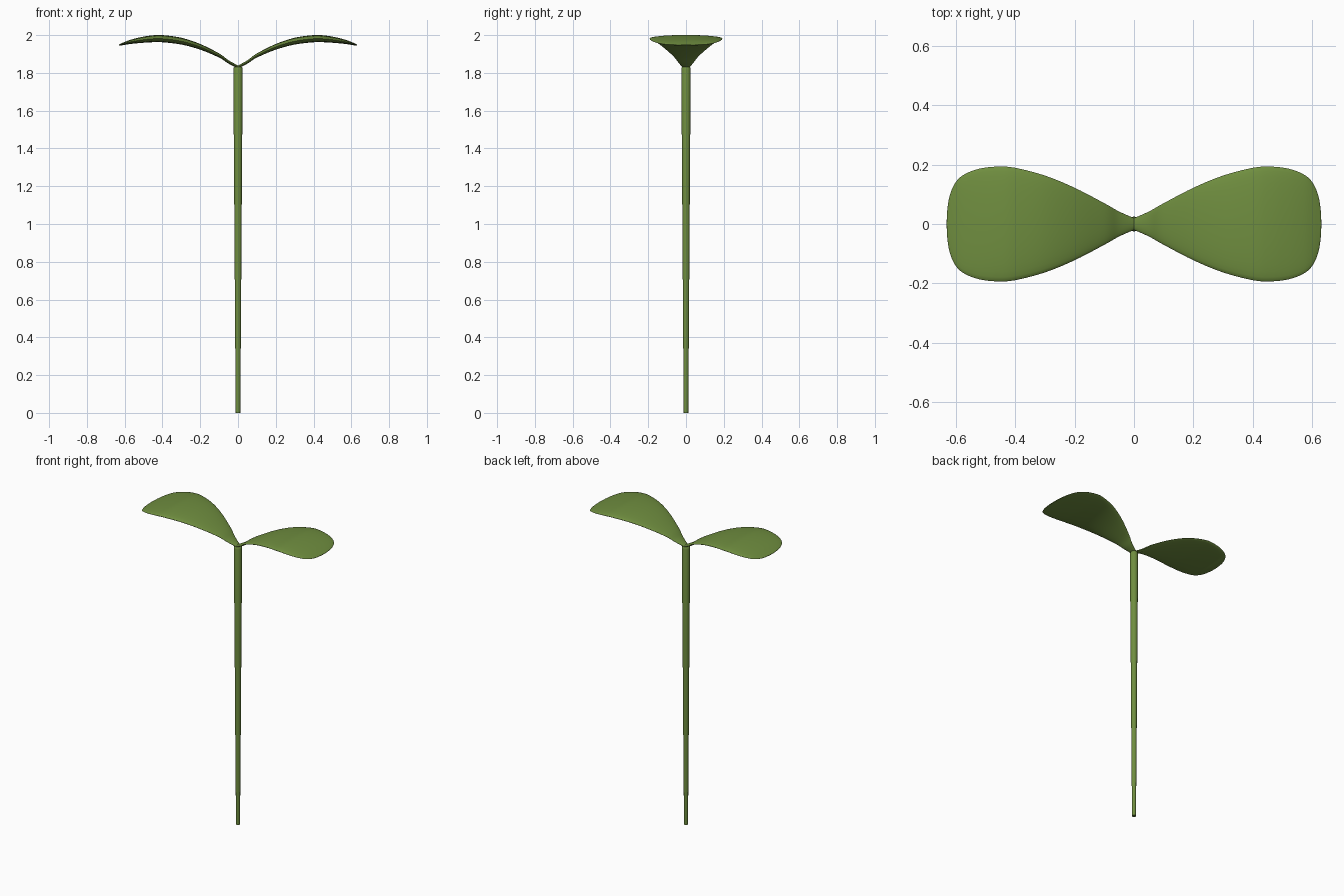
import bpy, bmesh, math

if "Cube" in bpy.data.objects:
    bpy.data.objects.remove(bpy.data.objects["Cube"])

green = bpy.data.materials.new("leaf_green")
green.diffuse_color = (0.16, 0.27, 0.05, 1)
green.use_nodes = True
green.node_tree.nodes["Principled BSDF"].inputs["Base Color"].default_value = green.diffuse_color


def loft(name, rings):
    """Skin a list of closed rings, cap both ends, shade smooth."""
    bm = bmesh.new()
    loops = [[bm.verts.new(p) for p in ring] for ring in rings]
    n = len(loops[0])
    for a, b in zip(loops, loops[1:]):
        for i in range(n):
            j = (i + 1) % n
            bm.faces.new((a[i], a[j], b[j], b[i]))
    bm.faces.new(loops[0])
    bm.faces.new(loops[-1])
    bmesh.ops.recalc_face_normals(bm, faces=bm.faces)
    mesh = bpy.data.meshes.new(name)
    bm.to_mesh(mesh)
    bm.free()
    obj = bpy.data.objects.new(name, mesh)
    bpy.context.collection.objects.link(obj)
    mesh.materials.append(green)
    bpy.ops.object.select_all(action='DESELECT')
    obj.select_set(True)
    bpy.context.view_layer.objects.active = obj
    bpy.ops.object.shade_smooth_by_angle(angle=math.radians(50))
    return obj


def smooth_stations(pts, steps=5):
    """Catmull-Rom interpolation through the profile stations."""
    out = []
    for k in range(len(pts) - 1):
        p0, p1 = pts[max(k - 1, 0)], pts[k]
        p2, p3 = pts[k + 1], pts[min(k + 2, len(pts) - 1)]
        for s in range(steps):
            t = s / steps
            out.append([0.5 * (2 * b + (c - a) * t + (2 * a - 5 * b + 4 * c - d) * t * t
                               + (3 * b - a - 3 * c + d) * t ** 3)
                        for a, b, c, d in zip(p0, p1, p2, p3)])
    return out + [list(pts[-1])]


# Stem: slender, widening towards the top
N = 20
stem = [(0, 0.012), (0.6, 0.0165), (1.2, 0.0205), (1.815, 0.025), (1.83, 0.022), (1.838, 0.012)]
loft("stem", [[(r * math.cos(2 * math.pi * i / N), r * math.sin(2 * math.pi * i / N), z)
               for i in range(N)] for z, r in stem])

# Leaf stations: x, half width, centre height, half thickness
leaf = [(0.0, 0.020, 1.831, 0.008), (0.05, 0.042, 1.858, 0.009),
        (0.10, 0.070, 1.892, 0.011), (0.20, 0.122, 1.938, 0.015),
        (0.30, 0.163, 1.968, 0.018), (0.40, 0.189, 1.981, 0.019),
        (0.46, 0.193, 1.980, 0.018), (0.52, 0.186, 1.973, 0.015),
        (0.57, 0.167, 1.964, 0.011), (0.60, 0.140, 1.956, 0.008),
        (0.62, 0.095, 1.950, 0.005), (0.628, 0.045, 1.948, 0.003),
        (0.63, 0.005, 1.947, 0.001)]
M = 32
for name, side in (("right_leaf", 1), ("left_leaf", -1)):
    loft(name, [[(side * x, w * math.cos(2 * math.pi * i / M),
                  z + h * math.sin(2 * math.pi * i / M)) for i in range(M)]
                for x, w, z, h in smooth_stations(leaf)])
